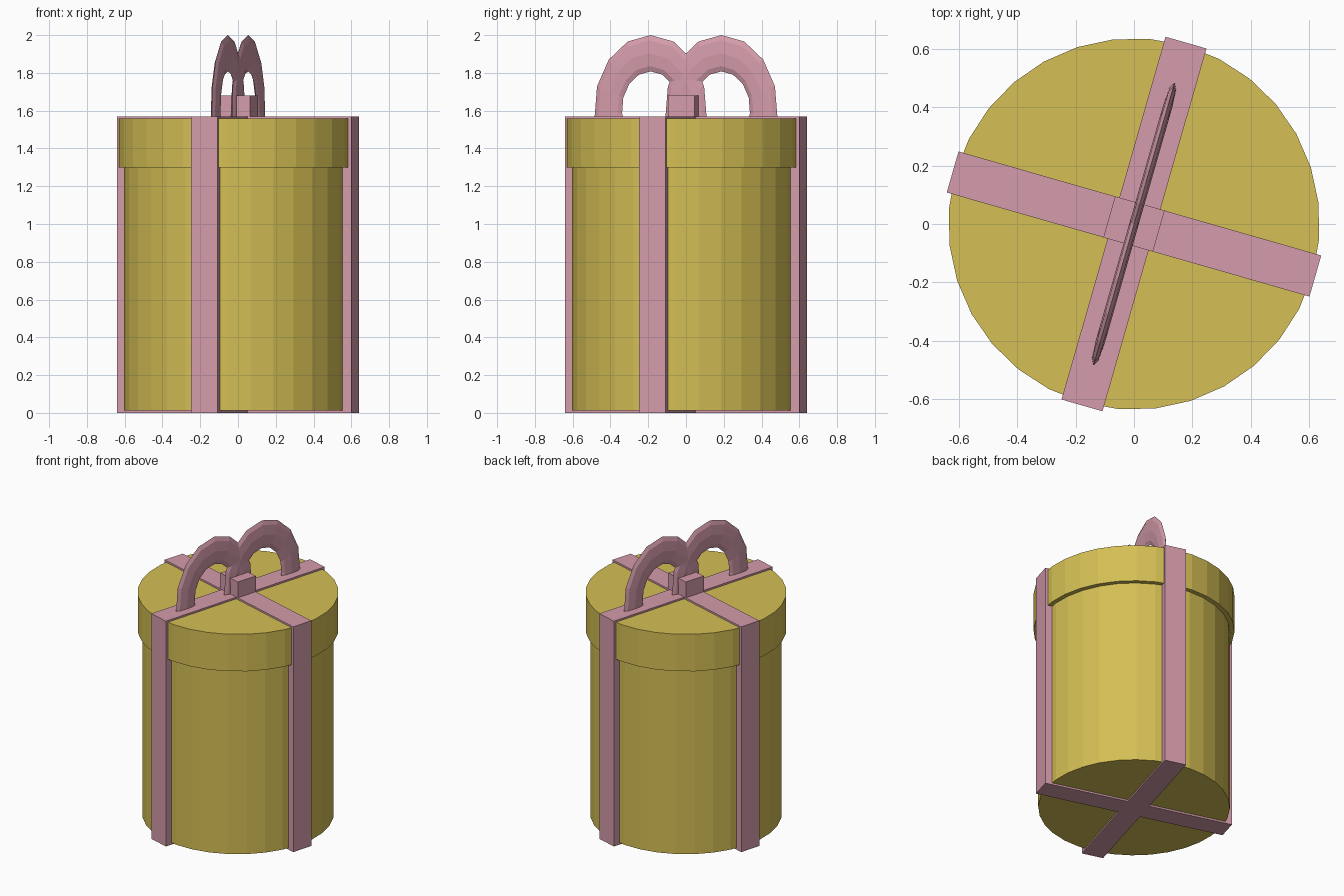
import bpy, bmesh, math
from mathutils import Matrix

if "Cube" in bpy.data.objects:
    bpy.data.objects.remove(bpy.data.objects["Cube"])

TURN = Matrix.Rotation(math.radians(-16), 4, 'Z')   # whole gift is turned a little


def material(name, rgb):
    m = bpy.data.materials.new(name)
    m.diffuse_color = (*rgb, 1)
    m.use_nodes = True
    m.node_tree.nodes["Principled BSDF"].inputs["Base Color"].default_value = m.diffuse_color
    return m


GOLD = material("gold_paper", (0.66, 0.52, 0.09))
PINK = material("pink_ribbon", (0.66, 0.33, 0.405))


def finish(name, bm, mat):
    bmesh.ops.recalc_face_normals(bm, faces=bm.faces)
    bm.transform(TURN)
    me = bpy.data.meshes.new(name)
    bm.to_mesh(me)
    bm.free()
    me.materials.append(mat)
    ob = bpy.data.objects.new(name, me)
    bpy.context.collection.objects.link(ob)


def drum(name, radius, z0, z1):
    bm = bmesh.new()
    bmesh.ops.create_cone(bm, cap_ends=True, segments=32, radius1=radius, radius2=radius,
                          depth=z1 - z0, matrix=Matrix.Translation((0, 0, (z0 + z1) / 2)))
    finish(name, bm, GOLD)


def box(name, hx, hy, z0, z1):
    bm = bmesh.new()
    bmesh.ops.create_cube(bm, size=1, matrix=Matrix.Translation((0, 0, (z0 + z1) / 2))
                          @ Matrix.Diagonal((2 * hx, 2 * hy, z1 - z0, 1)))
    finish(name, bm, PINK)


def bow_loop(name, cy):
    # flattened ring standing in the ribbon plane, its ends sunk into the box
    bm = bmesh.new()
    sides, rings = 8, []
    for i in range(-5, 6):
        a = math.radians(24 * i)
        ring = []
        for j in range(sides):
            b = 2 * math.pi * j / sides
            ry = 0.234 + 0.076 * math.cos(b)
            rz = 0.296 + 0.096 * math.cos(b)
            ring.append(bm.verts.new((0.016 * math.sin(b), cy + ry * math.sin(a),
                                      1.608 + rz * math.cos(a))))
        rings.append(ring)
    for r, s in zip(rings, rings[1:]):
        for j in range(sides):
            k = (j + 1) % sides
            bm.faces.new((r[j], r[k], s[k], s[j]))
    bm.faces.new(rings[0])
    bm.faces.new(rings[-1])
    finish(name, bm, PINK)


# box and lid
drum("round_box", 0.605, 0.012, 1.31)
drum("lid", 0.635, 1.30, 1.558)

# crossed ribbons wrapping the box
box("ribbon_across", 0.645, 0.073, 0, 1.57)
box("ribbon_along", 0.073, 0.645, 0, 1.57)

# bow
box("bow_knot", 0.088, 0.073, 1.56, 1.68)
for side, label in ((-1, "front"), (1, "back")):
    bow_loop("bow_loop_" + label, side * 0.195)
